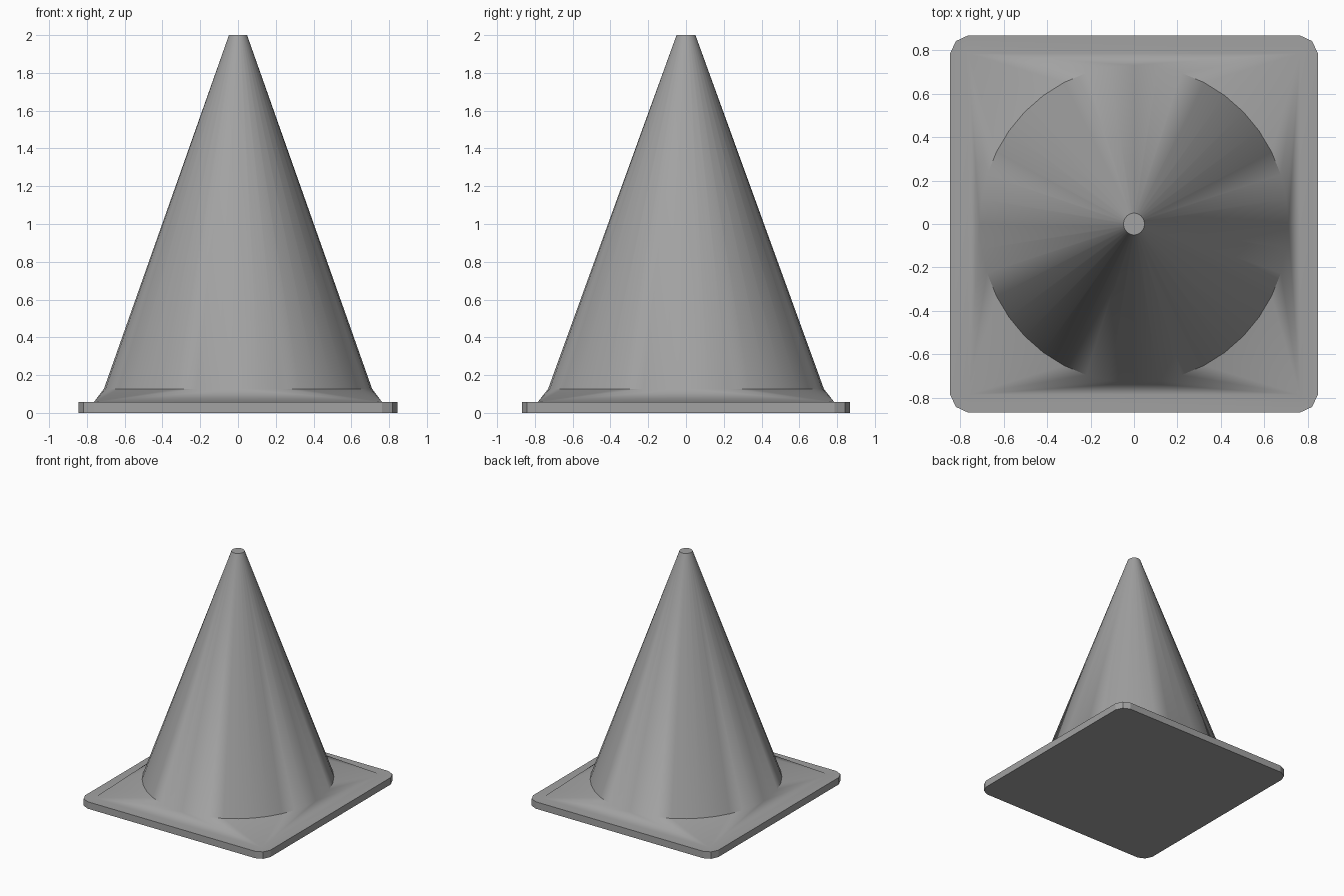
import bpy, bmesh
from math import sin, cos, pi, radians

if "Cube" in bpy.data.objects:
    bpy.data.objects.remove(bpy.data.objects["Cube"])

HALF_X, HALF_Y = 0.845, 0.867      # base plate half sizes
CORNER, CUT = 0.082, 0.026         # corner rounding
PLATE_Z, RING_Z, TOP_Z = 0.057, 0.127, 2.0
SIDES = 40
QUADRANTS = ((1, 1), (-1, 1), (-1, -1), (1, -1))

grey = bpy.data.materials.new("plain grey")
grey.use_nodes = True
colour = (0.36, 0.36, 0.36, 1)
grey.diffuse_color = colour
grey.node_tree.nodes["Principled BSDF"].inputs["Base Color"].default_value = colour

bm = bmesh.new()


def ellipse(rx, ry, z):
    return [bm.verts.new((rx * cos(2 * pi * i / SIDES), ry * sin(2 * pi * i / SIDES), z))
            for i in range(SIDES)]


def plate_outline(z):
    """Rounded rectangle, three points per corner, counterclockwise."""
    loop = []
    for sx, sy in QUADRANTS:
        pts = [(HALF_X, HALF_Y - CORNER), (HALF_X - CUT, HALF_Y - CUT), (HALF_X - CORNER, HALF_Y)]
        if sx * sy < 0:
            pts.reverse()
        loop += [bm.verts.new((sx * x, sy * y, z)) for x, y in pts]
    return loop


def bridge(low, high):
    n = len(low)
    return [bm.faces.new((low[i], low[(i + 1) % n], high[(i + 1) % n], high[i])) for i in range(n)]


# Base plate: flat underside and rim
under = plate_outline(0)
rim = plate_outline(PLATE_Z)
flat = [bm.faces.new(under[::-1])] + bridge(under, rim)

# Flat border of the plate around an inner rectangle
inner = [bm.verts.new((sx * (HALF_X - CORNER), sy * (HALF_Y - CORNER), PLATE_Z)) for sx, sy in QUADRANTS]
for q in range(4):
    a, b, c = rim[3 * q:3 * q + 3]
    nxt = (q + 1) % 4
    bm.faces.new((inner[q], a, b, c))
    bm.faces.new((inner[q], c, rim[3 * nxt], inner[nxt]))

# Raised skirt: a fan from each corner plus one triangle per side
ring = ellipse(0.71, 0.73, RING_Z)
step = SIDES // 4
for q in range(4):
    for i in range(q * step, (q + 1) * step):
        bm.faces.new((inner[q], ring[(i + 1) % SIDES], ring[i]))
    bm.faces.new((inner[q], inner[(q + 1) % 4], ring[(q + 1) * step % SIDES]))

# Tapering cone and its flat tip
tip = ellipse(0.048, 0.05, TOP_Z)
bridge(ring, tip)
flat.append(bm.faces.new(tip))
bmesh.ops.recalc_face_normals(bm, faces=bm.faces)
flat_ids = []
bm.faces.index_update()
flat_ids = [f.index for f in flat]

mesh = bpy.data.meshes.new("cone_with_base")
bm.to_mesh(mesh)
bm.free()
mesh.materials.append(grey)
cone = bpy.data.objects.new("cone_with_base", mesh)
bpy.context.collection.objects.link(cone)

# Smooth body, flat rim, underside and tip
bpy.ops.object.select_all(action='DESELECT')
cone.select_set(True)
bpy.context.view_layer.objects.active = cone
bpy.ops.object.shade_smooth_by_angle(angle=radians(55))
for i in flat_ids:
    mesh.polygons[i].use_smooth = False
